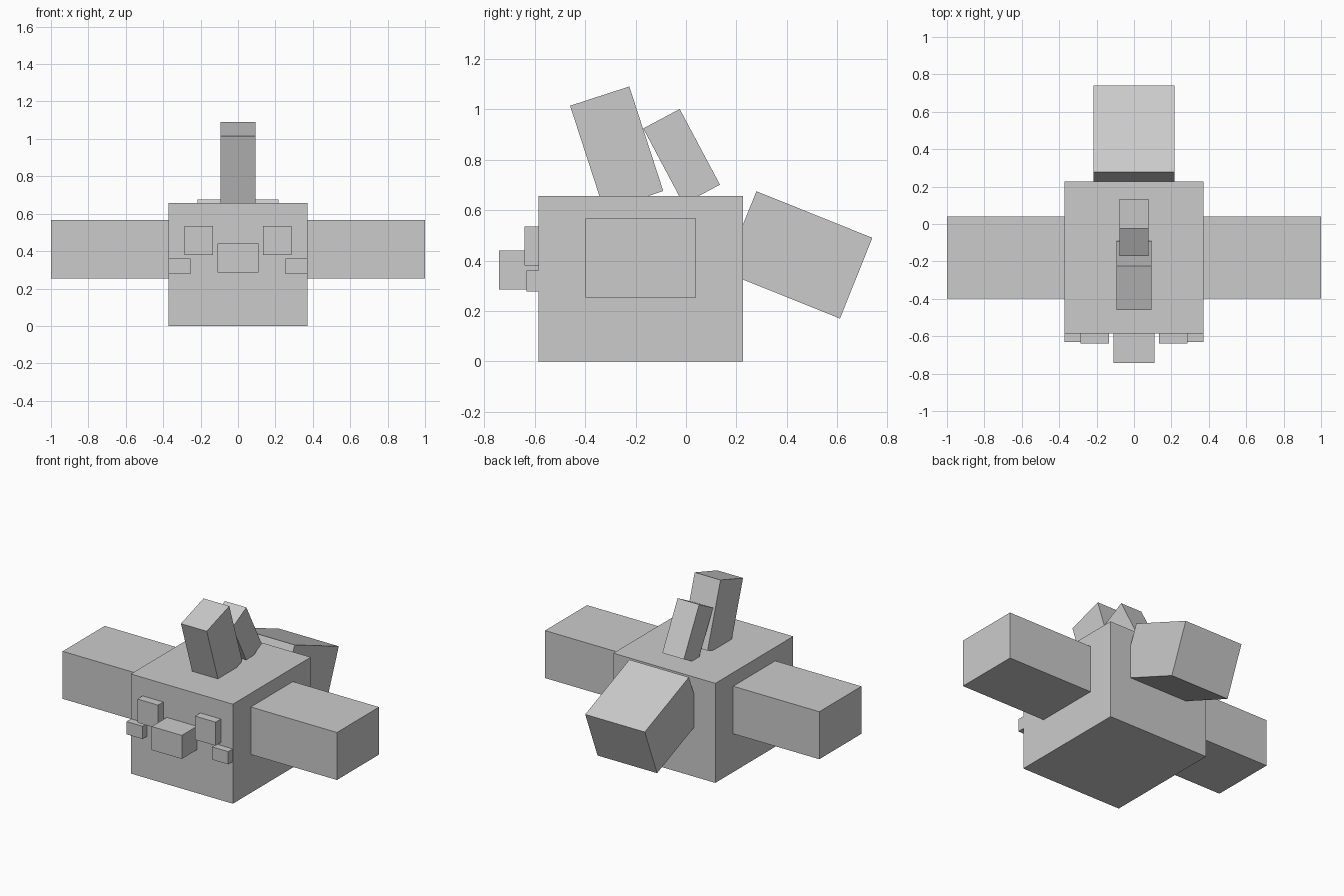
import bpy
import math

cube = bpy.data.objects.get("Cube")
if cube:
    bpy.data.objects.remove(cube, do_unlink=True)

# One plain grey for the whole model
GREY = (0.6, 0.6, 0.6, 1)
grey = bpy.data.materials.new("plain grey")
grey.use_nodes = True
grey.diffuse_color = GREY
grey.node_tree.nodes["Principled BSDF"].inputs["Base Color"].default_value = GREY


def box(name, centre, size, tilt=0):
    """Flat-sided block, tilted by degrees about the x axis."""
    bpy.ops.mesh.primitive_cube_add(size=1, location=centre,
                                    rotation=(math.radians(tilt), 0, 0))
    obj = bpy.context.object
    obj.name = name
    obj.scale = size
    bpy.ops.object.transform_apply(location=False, rotation=False, scale=True)
    obj.data.materials.append(grey)
    return obj


def span(name, x, y, z):
    """Upright block given by its limits on each axis."""
    limits = (x, y, z)
    return box(name, [(a + b) / 2 for a, b in limits], [b - a for a, b in limits])


def pair(name, x, y, z):
    """Left block and its mirror image on the right."""
    span("left_" + name, x, y, z)
    span("right_" + name, (-x[1], -x[0]), y, z)


FRONT = -0.585

# Body and beak
span("body", (-0.372, 0.372), (FRONT, 0.226), (0, 0.656))
span("beak", (-0.11, 0.11), (-0.742, FRONT), (0.285, 0.44))

# Wings, eyes and cheeks
pair("wing", (0.372, 1), (-0.398, 0.04), (0.253, 0.566))
pair("eye", (0.135, 0.285), (-0.64, FRONT), (0.38, 0.535))
pair("cheek", (0.253, 0.371), (-0.632, FRONT), (0.277, 0.361))

# Head crest feathers
box("front_crest", (0, -0.275, 0.845), (0.188, 0.247, 0.436), 18)
box("rear_crest", (0, -0.0175, 0.8125), (0.157, 0.164, 0.34), 28)

# Drooping tail
box("tail", (0, 0.445, 0.4225), (0.434, 0.496, 0.345), -21.9)
